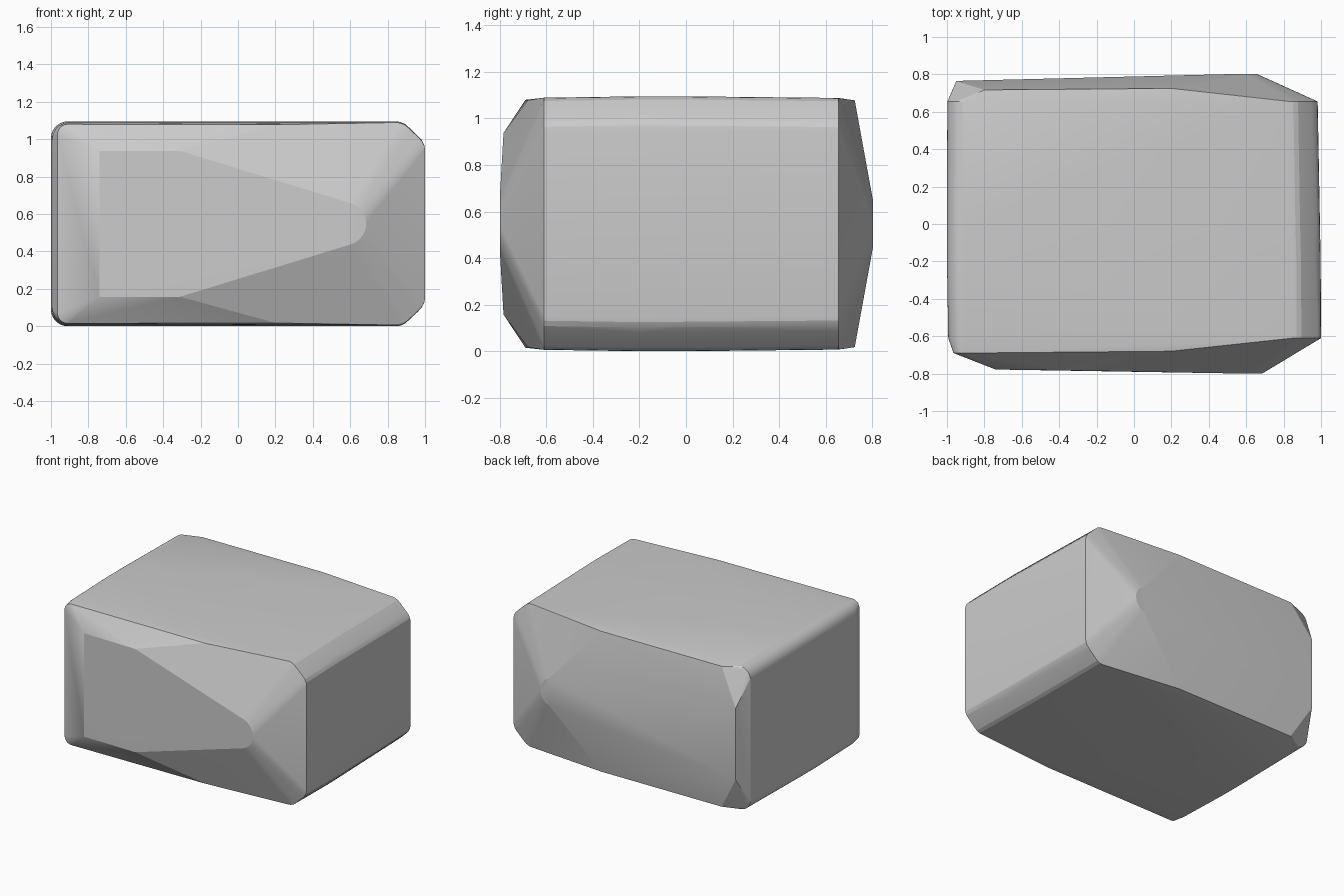
import bpy, bmesh, math

if "Cube" in bpy.data.objects:
    bpy.data.objects.remove(bpy.data.objects["Cube"])

H = 1.095
MID = H / 2
points = []


def arc(cx, cz, y, r, a0, a1, n=10):
    for i in range(n + 1):
        a = math.radians(a0 + (a1 - a0) * i / n)
        points.append((cx + r * math.cos(a), y, cz + r * math.sin(a)))


def both(x, y, dz):
    # A point and its mirror above / below mid height
    points.extend([(x, y, MID + dz), (x, y, MID - dz)])


def section(y, left, right, half):
    # Rounded left corners, softened chamfers on the right
    r = 0.09
    arc(left + r, MID + half - r, y, r, 90, 180)
    arc(left + r, MID - half + r, y, r, 180, 270)
    for dx, dz in ((0.15, 0), (0.13, 0.003), (0.105, 0.014), (0.08, 0.036),
                   (0.035, 0.079), (0.014, 0.102), (0.003, 0.125), (0, 0.145)):
        both(right - dx, y, half - dz)


# Main body cross-sections, slightly bowed along y
section(-0.61, -0.993, 1.0, MID - 0.006)
section(-0.2, -1.0, 0.998, MID)
section(0.0, -1.0, 0.993, MID)
section(0.655, -0.998, 0.982, MID - 0.007)

# Front face: rounded rim, inner plateau and round nose
arc(-0.91, 1.025, -0.69, 0.055, 90, 180)
arc(-0.91, H - 1.025, -0.69, 0.055, 180, 270)
both(0.2, -0.68, 0.53)
both(-0.74, -0.778, 0.39)
both(-0.31, -0.784, 0.39)
arc(0.57, MID, -0.80, 0.115, -75, 75, 14)

# Back face: rim, tall left edge and round nose
both(-0.80, 0.717, 0.53)
both(0.2, 0.725, 0.53)
both(-0.95, 0.765, 0.27)
arc(0.55, MID, 0.803, 0.105, -75, 75, 14)

# Wrap the outline in one faceted shell
bm = bmesh.new()
for p in points:
    bm.verts.new(p)
res = bmesh.ops.convex_hull(bm, input=bm.verts)
loose = [v for v in bm.verts if not v.link_faces]
bmesh.ops.delete(bm, geom=loose, context='VERTS')
bmesh.ops.recalc_face_normals(bm, faces=bm.faces)
mesh = bpy.data.meshes.new("faceted_block")
bm.to_mesh(mesh)
bm.free()
block = bpy.data.objects.new("faceted_block", mesh)
bpy.context.collection.objects.link(block)
bpy.context.view_layer.objects.active = block
block.select_set(True)
bpy.ops.object.shade_smooth_by_angle(angle=math.radians(12))
